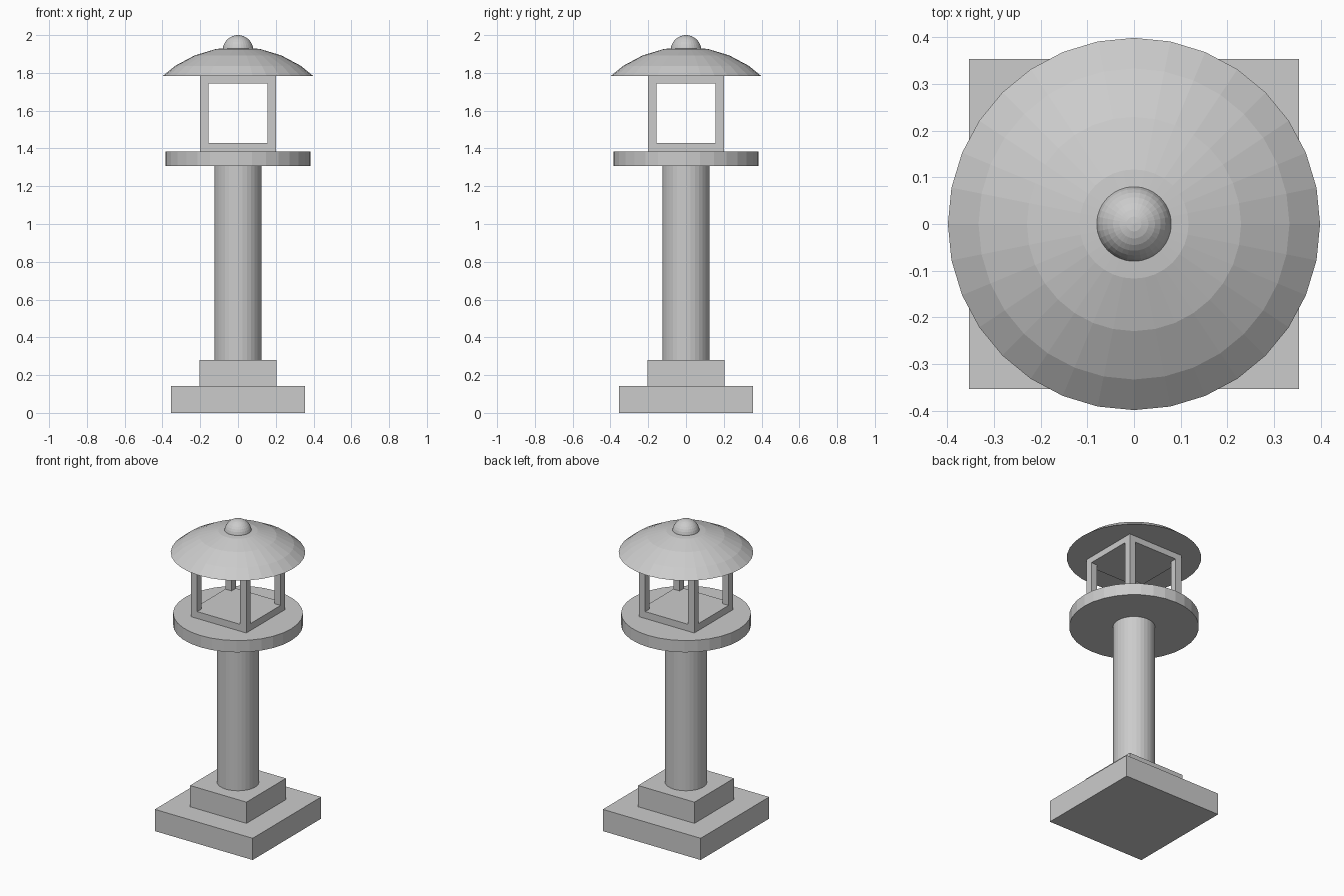
import bpy, bmesh
from mathutils import Matrix, Vector

if "Cube" in bpy.data.objects:
    bpy.data.objects.remove(bpy.data.objects["Cube"])


def make(name, bm):
    bmesh.ops.recalc_face_normals(bm, faces=bm.faces[:])
    mesh = bpy.data.meshes.new(name)
    bm.to_mesh(mesh)
    bm.free()
    obj = bpy.data.objects.new(name, mesh)
    bpy.context.collection.objects.link(obj)
    return obj


def box(name, half, z0, z1, x=0.0, y=0.0):
    bm = bmesh.new()
    m = Matrix.Translation((x, y, (z0 + z1) / 2)) @ Matrix.Diagonal((2 * half, 2 * half, z1 - z0, 1))
    bmesh.ops.create_cube(bm, size=1, matrix=m)
    return make(name, bm)


def cylinder(name, radius, z0, z1):
    bm = bmesh.new()
    bmesh.ops.create_cone(bm, cap_ends=True, segments=32, radius1=radius, radius2=radius,
                          depth=z1 - z0, matrix=Matrix.Translation((0, 0, (z0 + z1) / 2)))
    return make(name, bm)


def sphere(name, radius, z, cut=None):
    """Sphere, optionally keeping only the closed cap above the cut height."""
    bm = bmesh.new()
    bmesh.ops.create_uvsphere(bm, u_segments=32, v_segments=16, radius=radius,
                              matrix=Matrix.Translation((0, 0, z)))
    if cut is not None:
        bmesh.ops.bisect_plane(bm, geom=bm.verts[:] + bm.edges[:] + bm.faces[:],
                               plane_co=Vector((0, 0, cut)), plane_no=Vector((0, 0, 1)),
                               clear_inner=True)
        bmesh.ops.holes_fill(bm, edges=[e for e in bm.edges if e.is_boundary], sides=0)
    return make(name, bm)


# Stepped square base and round column
box("base_lower", 0.354, 0.0, 0.142)
box("base_upper", 0.204, 0.142, 0.281)
cylinder("column", 0.125, 0.281, 1.308)

# Round platform under the lantern
cylinder("platform", 0.385, 1.308, 1.385)

# Open lantern chamber: floor, ceiling and four corner posts
HALF, BAR = 0.2, 0.045
Z0, Z1 = 1.385, 1.783
box("lantern_floor", HALF, Z0, Z0 + BAR)
box("lantern_ceiling", HALF, Z1 - 0.04, Z1)
for sx, side in ((-1, "left"), (1, "right")):
    for sy, end in ((-1, "front"), (1, "back")):
        off = HALF - BAR / 2
        box(f"lantern_post_{end}_{side}", BAR / 2, Z0 + BAR, Z1 - 0.04, sx * off, sy * off)

# Domed roof and round finial
sphere("roof", 0.6, 1.338, cut=Z1)
sphere("finial", 0.081, 1.919)
